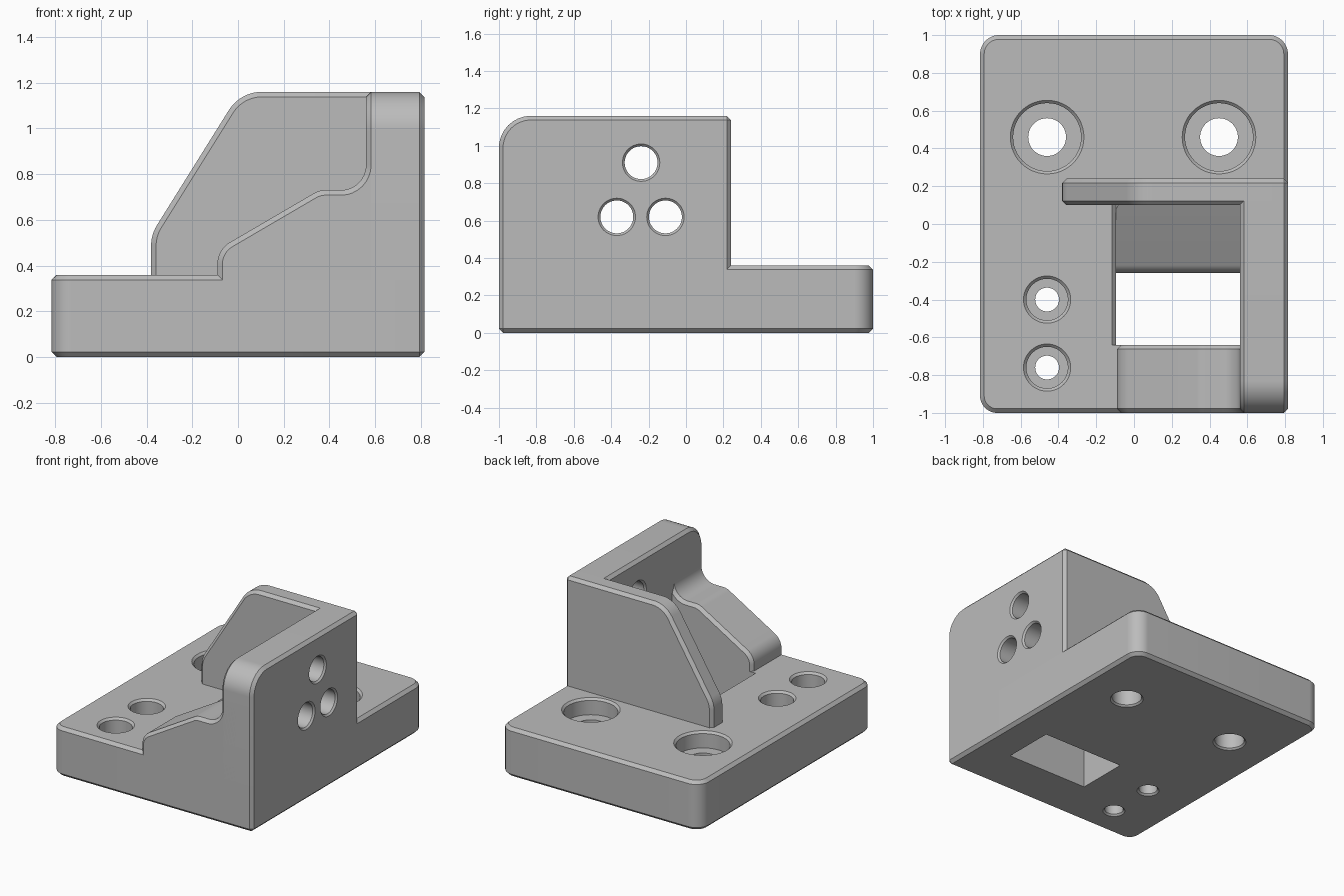
import bpy
import bmesh
import math
from mathutils import Vector, Matrix

if "Cube" in bpy.data.objects:
    bpy.data.objects.remove(bpy.data.objects["Cube"])

W = 0.815        # half width
TOP = 0.36       # plate top
WALL = 1.16      # wall top
SINK = 0.1       # walls start inside the plate
CH = 0.022       # chamfer

steel = bpy.data.materials.new("plain grey")
steel.use_nodes = True
steel.diffuse_color = (0.5, 0.5, 0.5, 1)
steel.node_tree.nodes["Principled BSDF"].inputs["Base Color"].default_value = (0.5, 0.5, 0.5, 1)


def rounded(corners, steps=10):
    """Outline from (u, v, radius) corners."""
    out = []
    for i, (u, v, r) in enumerate(corners):
        p = Vector((u, v))
        if r == 0:
            out.append(p)
            continue
        a = (Vector(corners[i - 1][:2]) - p).normalized()
        b = (Vector(corners[(i + 1) % len(corners)][:2]) - p).normalized()
        half = a.angle(b) / 2
        c = p + (a + b).normalized() * r / math.sin(half)
        t = r / math.tan(half)
        s, e = p + a * t - c, p + b * t - c
        out += [c + s.lerp(e, k / steps).normalized() * r for k in range(steps + 1)]
    return out


def loft(name, rings):
    """Closed solid through matching rings of points, facing outward."""
    bm = bmesh.new()
    loops = [[bm.verts.new(p) for p in ring] for ring in rings]
    count = len(loops[0])
    bm.faces.new(loops[0][::-1])
    bm.faces.new(loops[-1])
    for low, high in zip(loops, loops[1:]):
        for i in range(count):
            j = (i + 1) % count
            bm.faces.new((low[i], low[j], high[j], high[i]))
    bm.normal_update()
    if bm.calc_volume(signed=True) < 0:
        bmesh.ops.reverse_faces(bm, faces=bm.faces[:])
    mesh = bpy.data.meshes.new(name)
    bm.to_mesh(mesh)
    bm.free()
    mesh.materials.append(steel)
    ob = bpy.data.objects.new(name, mesh)
    bpy.context.collection.objects.link(ob)
    return ob


def apply(ob, mod):
    bpy.context.view_layer.objects.active = ob
    bpy.ops.object.modifier_apply(modifier=mod.name)


def prism(name, corners, axis, lo, hi, chamfer=CH):
    """Extrude an outline along an axis and chamfer its sharp edges."""
    place = {"x": lambda p, d: (d, p.x, p.y),
             "y": lambda p, d: (p.x, d, p.y),
             "z": lambda p, d: (p.x, p.y, d)}[axis]
    outline = rounded(corners)
    ob = loft(name, [[place(p, d) for p in outline] for d in (lo, hi)])
    if chamfer:
        mod = ob.modifiers.new("chamfer", "BEVEL")
        mod.width = chamfer
        mod.segments = 1
        mod.limit_method = "ANGLE"
        mod.angle_limit = math.radians(40)
        mod.use_clamp_overlap = False
        apply(ob, mod)
    return ob


def lathe(name, profile, matrix, sides=48):
    """Turn (radius, height) points into a solid cutter."""
    turns = [math.tau * i / sides for i in range(sides)]
    return loft(name, [[matrix @ Vector((r * math.cos(t), r * math.sin(t), h)) for t in turns]
                       for r, h in profile])


def cut(ob, cutter):
    cutter.hide_render = True
    mod = ob.modifiers.new("cut", "BOOLEAN")
    mod.operation = "DIFFERENCE"
    mod.solver = "EXACT"
    mod.object = cutter
    apply(ob, mod)
    bpy.data.objects.remove(cutter)


# Base plate with three rounded corners
plate = prism("base_plate", [(-W, -1, 0.09), (W, -1, 0), (W, 1, 0.1), (-W, 1, 0.1)], "z", 0, TOP)

# Pocket with a ramp that drops into a window
edge = -0.095
cut(plate, prism("pocket_cutter", [(-0.64, -0.1, 0), (-0.64, 0.5, 0), (0.1, 0.5, 0), (0.1, 0.35, 0),
                                   (-0.26, 0.16, 0.08), (-0.26, -0.1, 0)], "x", edge, 0.56, 0))
cut(plate, prism("pocket_lip_cutter", [(edge - CH, TOP, 0), (edge, TOP - CH, 0),
                                       (edge + CH, TOP, 0), (edge, TOP + CH, 0)], "y", -0.64, 0.1, 0))

# Counterbored mounting holes
for x, y, bore, hole, depth in ((-0.46, 0.46, 0.18, 0.1, 0.12), (0.45, 0.46, 0.18, 0.1, 0.12),
                                (-0.46, -0.4, 0.11, 0.063, 0.16), (-0.46, -0.76, 0.11, 0.063, 0.16)):
    floor = TOP - depth
    profile = [(hole + CH, -0.01), (hole, 0.012), (hole, floor), (bore, floor),
               (bore, TOP - 0.015), (bore + 0.025, TOP + 0.01)]
    cut(plate, lathe("bolt_cutter", profile, Matrix.Translation((x, y, 0))))

# Back wall with a sloping end
back_wall = prism("back_wall", [(-0.38, SINK, 0), (-0.38, 0.536, 0.17), (0.01, WALL, 0.17),
                                (W, WALL, 0), (W, SINK, 0)], "y", 0.1, 0.24)

# Side wall with a rounded front top corner
side_wall = prism("side_wall", [(-1, SINK, 0), (-1, WALL, 0.17), (0.24, WALL, 0), (0.24, SINK, 0)],
                  "x", 0.56, W)

# Front wall sweeping up into the side wall
front_wall = prism("front_wall", [(-0.09, SINK, 0), (-0.09, 0.47, 0.11), (0.355, 0.73, 0.1),
                                  (0.56, 0.73, 0.11), (0.56, 0.9, 0), (0.7, 0.9, 0), (0.7, SINK, 0)],
                   "y", -1, -0.64)

# Three holes through the side wall
for y, z in ((-0.24, 0.91), (-0.37, 0.62), (-0.11, 0.62)):
    turn = Matrix.Translation((0, y, z)) @ Matrix.Rotation(math.pi / 2, 4, "Y")
    profile = [(0.11, 0.55), (0.088, 0.572), (0.088, W - 0.012), (0.11, W + 0.01)]
    cut(side_wall, lathe("pin_cutter", profile, turn))

# Smooth the rounded corners and bores, keep chamfers crisp
bpy.ops.object.select_all(action="DESELECT")
for part in (plate, back_wall, side_wall, front_wall):
    part.select_set(True)
bpy.context.view_layer.objects.active = plate
bpy.ops.object.shade_smooth_by_angle(angle=math.radians(30))
